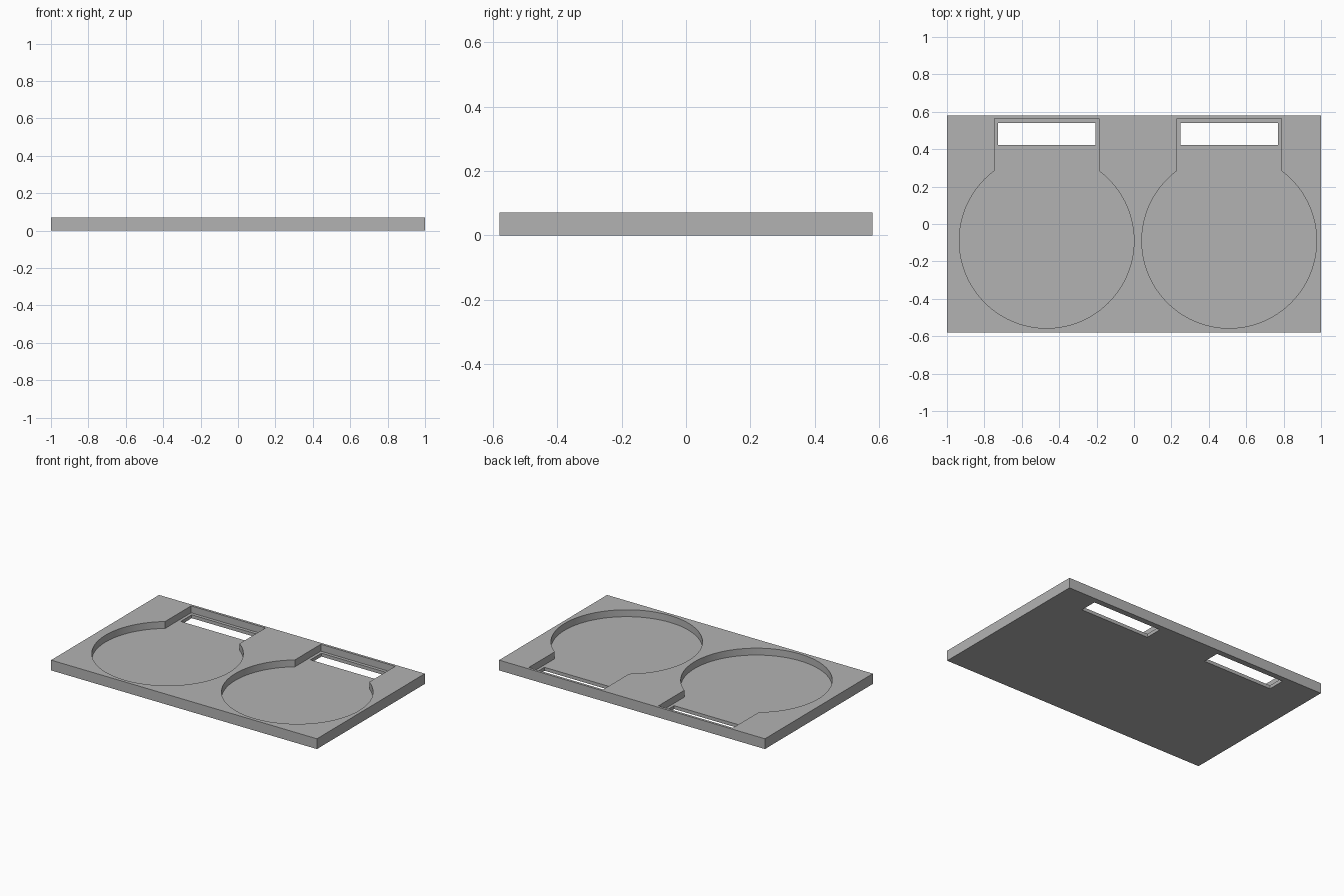
import bpy
import bmesh
from math import asin, pi, sin, cos

if "Cube" in bpy.data.objects:
    bpy.data.objects.remove(bpy.data.objects["Cube"], do_unlink=True)

HEIGHT, FLOOR = 0.07, 0.023
HALF_DEPTH = 0.58
RADIUS, CENTRE_Y = 0.467, -0.09
NECK_HALF, NECK_BACK = 0.28, 0.563
ARC_STEPS = 96

grey = bpy.data.materials.new("plain grey")
grey.use_nodes = True
colour = (0.45, 0.45, 0.45, 1)
grey.diffuse_color = colour
grey.node_tree.nodes["Principled BSDF"].inputs["Base Color"].default_value = colour


def prism(name, outline, bottom, top):
    """Extrude a counter-clockwise outline from bottom to top."""
    bm = bmesh.new()
    base = bm.faces.new([bm.verts.new((x, y, bottom)) for x, y in outline])
    side = bmesh.ops.extrude_face_region(bm, geom=[base])["geom"]
    verts = [v for v in side if isinstance(v, bmesh.types.BMVert)]
    bmesh.ops.translate(bm, verts=verts, vec=(0, 0, top - bottom))
    bmesh.ops.recalc_face_normals(bm, faces=bm.faces)
    mesh = bpy.data.meshes.new(name)
    bm.to_mesh(mesh)
    bm.free()
    mesh.materials.append(grey)
    obj = bpy.data.objects.new(name, mesh)
    bpy.context.collection.objects.link(obj)
    return obj


def rectangle(x0, x1, y0, y1):
    return [(x0, y0), (x1, y0), (x1, y1), (x0, y1)]


def pocket_outline(cx):
    """Round pocket with a straight-sided neck towards the back."""
    gap = asin(NECK_HALF / RADIUS)
    start, sweep = pi / 2 + gap, 2 * (pi - gap)
    angles = [start + sweep * i / ARC_STEPS for i in range(ARC_STEPS + 1)]
    arc = [(cx + RADIUS * cos(a), CENTRE_Y + RADIUS * sin(a)) for a in angles]
    return arc + [(cx + NECK_HALF, NECK_BACK), (cx - NECK_HALF, NECK_BACK)]


def cut(target, cutter):
    mod = target.modifiers.new("cut", "BOOLEAN")
    mod.operation = "DIFFERENCE"
    mod.solver = "EXACT"
    mod.object = cutter
    cutter.hide_render = True
    bpy.context.view_layer.objects.active = target
    bpy.ops.object.modifier_apply(modifier=mod.name)
    bpy.data.objects.remove(cutter, do_unlink=True)


# Tray slab
tray = prism("tray", rectangle(-1, 1, -HALF_DEPTH, HALF_DEPTH), 0, HEIGHT)

# Two pockets, each with a slot through the floor of its neck
for cx in (-0.467, 0.509):
    cut(tray, prism("pocket_cutter", pocket_outline(cx), FLOOR, HEIGHT + 0.1))
    cut(tray, prism("slot_cutter", rectangle(cx - 0.26, cx + 0.26, 0.423, 0.541), -0.1, HEIGHT))

# Smooth the round walls, keep the edges sharp
bpy.ops.object.select_all(action="DESELECT")
tray.select_set(True)
bpy.context.view_layer.objects.active = tray
bpy.ops.object.shade_smooth_by_angle()
